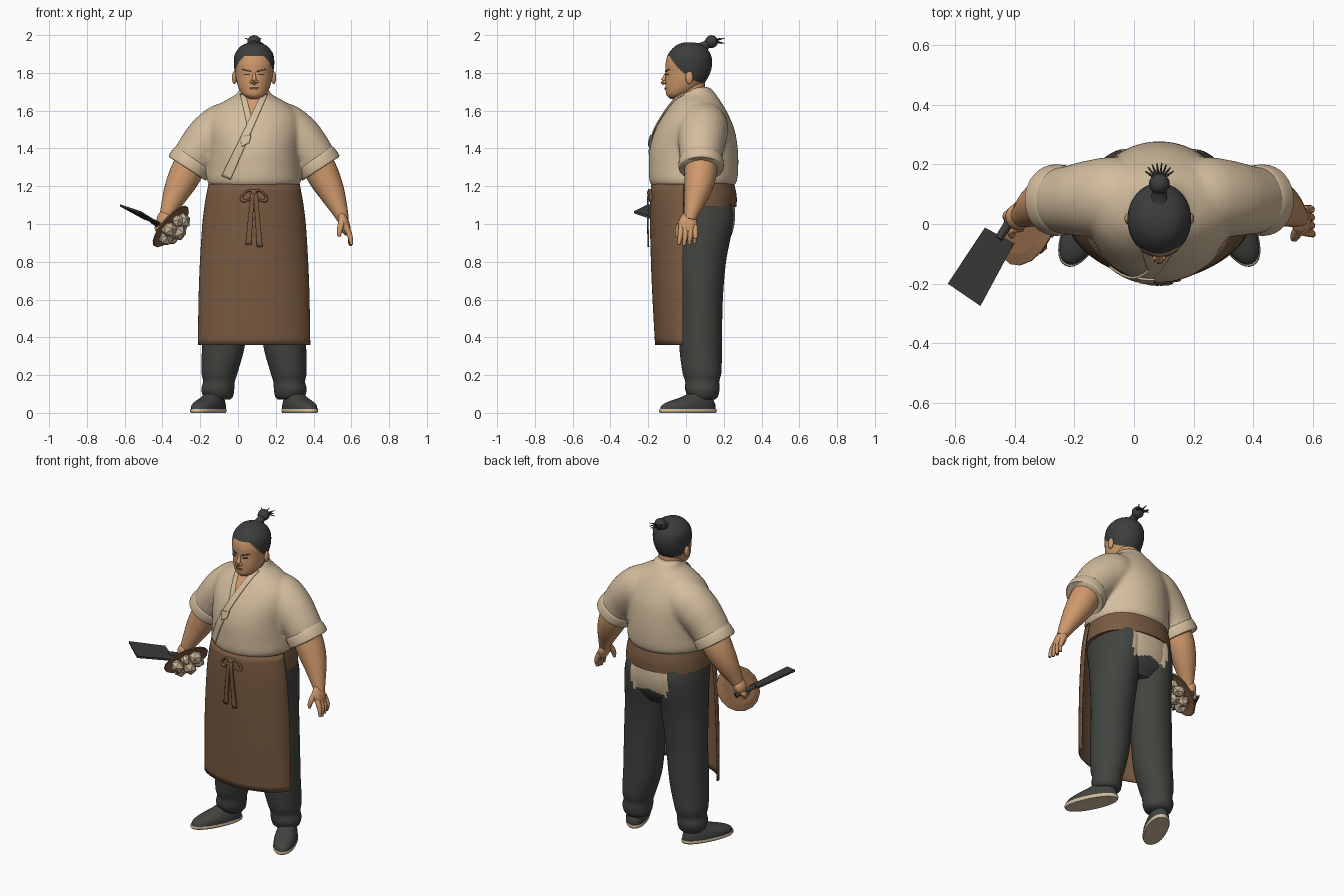
import bpy, bmesh, math
from mathutils import Vector

if "Cube" in bpy.data.objects:
    bpy.data.objects.remove(bpy.data.objects["Cube"])

CX = 0.085                      # body centre line


def mat(name, col):
    m = bpy.data.materials.new(name)
    m.diffuse_color = (*col, 1)
    m.use_nodes = True
    m.node_tree.nodes["Principled BSDF"].inputs["Base Color"].default_value = m.diffuse_color
    return m


SHIRT = mat("beige_cloth", (.655, .51, .34))
SKIN = mat("skin", (.63, .32, .15))
APRON = mat("brown_apron", (.195, .105, .054))
DARK = mat("charcoal_cloth", (.054, .058, .051))
HAIR = mat("dark_hair", (.045, .048, .045))
STEEL = mat("dark_steel", (.046, .048, .043))
WOOD = mat("wood", (.24, .12, .058))
FOOD = mat("pale_food", (.56, .44, .30))
LIP = mat("lip", (.30, .12, .06))


def finish(name, bm, m, smooth=True, m2=None, rule=None):
    bmesh.ops.recalc_face_normals(bm, faces=bm.faces)
    me = bpy.data.meshes.new(name)
    for f in bm.faces:
        f.smooth = smooth
        if rule and rule(f.calc_center_median()):
            f.material_index = 1
    bm.to_mesh(me)
    bm.free()
    me.materials.append(m)
    if m2:
        me.materials.append(m2)
    ob = bpy.data.objects.new(name, me)
    bpy.context.collection.objects.link(ob)
    return ob


def skin_rings(rings, closed=True):
    bm = bmesh.new()
    vs = [[bm.verts.new(p) for p in r] for r in rings]
    n = len(vs[0])
    for a, b in zip(vs, vs[1:]):
        for i in range(n if closed else n - 1):
            j = (i + 1) % n
            bm.faces.new((a[i], a[j], b[j], b[i]))
    if closed:
        bm.faces.new(vs[0])
        bm.faces.new(vs[-1])
    return bm


def hermite(tab, t):
    # smooth interpolation of the table columns by the first column
    k = max(i for i in range(len(tab) - 1) if i == 0 or tab[i][0] <= t)

    def slope(i, c):
        a, b = tab[max(i - 1, 0)], tab[min(i + 1, len(tab) - 1)]
        return (b[c] - a[c]) / (b[0] - a[0])
    h = tab[k + 1][0] - tab[k][0]
    u = (t - tab[k][0]) / h
    return [(2*u**3 - 3*u*u + 1) * tab[k][c] + (u**3 - 2*u*u + u) * h * slope(k, c)
            + (3*u*u - 2*u**3) * tab[k+1][c] + (u**3 - u*u) * h * slope(k + 1, c)
            for c in range(1, len(tab[0]))]


def loft(name, tab, m, rows=30, segs=56, a0=0, a1=2*math.pi, p=1, **kw):
    # rows of the table: z, centre x, half width, front y, back y; p < 1 is squarer
    closed = a1 - a0 > 6.2
    sp = lambda v: math.copysign(abs(v)**p, v)
    rings = []
    for r in range(rows + 1):
        z = tab[0][0] + (tab[-1][0] - tab[0][0]) * r / rows
        cx, hw, yf, yb = hermite(tab, z)
        ring = []
        for i in range(segs if closed else segs + 1):
            a = a0 + (a1 - a0) * i / segs
            ring.append((cx + hw*sp(math.cos(a)), (yf+yb)/2 + (yb-yf)/2*sp(math.sin(a)), z))
        rings.append(ring)
    return finish(name, skin_rings(rings, closed), m, **kw)


def plate(name, tab, quad, m, off=.004, n=14, k=6):
    # thin plate laid on the front of a lofted part; quad is four (x, z) corners
    rows = []
    for i in range(n + 1):
        u, row = i / n, []
        for j in range(k + 1):
            v = j / k
            q = [(quad[0][c]*(1-v) + quad[1][c]*v)*(1-u) + (quad[3][c]*(1-v) + quad[2][c]*v)*u
                 for c in (0, 1)]
            cx, hw, yf, yb = hermite(tab, q[1])
            s = math.sqrt(max(0, 1 - ((q[0]-cx)/hw)**2))
            row.append((q[0], (yf+yb)/2 - (yb-yf)/2*s - off, q[1]))
        rows.append(row)
    ob = finish(name, skin_rings(rows, False), m)
    s = ob.modifiers.new("thickness", 'SOLIDIFY')
    s.thickness, s.offset = .007, 0
    return ob


def tube(name, pts, m, segs=20, sub=6):
    # round limb along rows of x, y, z, radius
    tab = [(i, *p) for i, p in enumerate(pts)]
    n = (len(pts) - 1) * sub
    c = [hermite(tab, i / sub) for i in range(n + 1)]
    rings = []
    for i, p in enumerate(c):
        d = Vector(c[min(i+1, n)][:3]) - Vector(c[max(i-1, 0)][:3])
        q = d.to_track_quat('Z', 'Y')
        rings.append([Vector(p[:3]) + q @ Vector((p[3]*math.cos(t), p[3]*math.sin(t), 0))
                      for t in (2*math.pi*j/segs for j in range(segs))])
    return finish(name, skin_rings(rings), m)


def ball(name, loc, size, m, rot=(0, 0, 0), ico=False):
    bm = bmesh.new()
    if ico:
        bmesh.ops.create_icosphere(bm, subdivisions=1, radius=1)
    else:
        bmesh.ops.create_uvsphere(bm, u_segments=20, v_segments=12, radius=1)
    ob = finish(name, bm, m, not ico)
    ob.location, ob.scale, ob.rotation_euler = loc, size, rot
    return ob


# shirt body with a rolled hem
TORSO = [(1.195, CX, .225, -.17, .245), (1.22, CX, .248, -.192, .268), (1.3, CX, .245, -.197, .277),
         (1.4, CX, .243, -.192, .274), (1.5, CX, .25, -.162, .257), (1.58, CX, .235, -.117, .224),
         (1.64, CX, .175, -.074, .19), (1.69, CX, .09, -.034, .156), (1.725, CX, .074, .005, .128)]
shirt = [loft("shirt", TORSO, SHIRT, 40)]
plate("chest_skin", TORSO, [(.03, 1.695), (.14, 1.695), (.086, 1.53), (.08, 1.53)], SKIN, .005)
plate("outer_lapel", TORSO, [(.132, 1.70), (.157, 1.685), (-.04, 1.235), (-.085, 1.255)], SHIRT, .007, 30)
plate("inner_lapel", TORSO, [(.012, 1.685), (.037, 1.70), (.082, 1.52), (.055, 1.49)], SHIRT, .006)
plate("chest_tag", TORSO, [(.012, 1.462), (.07, 1.472), (.06, 1.43), (.02, 1.41)], SHIRT, .014)


# trousers: one leg per side, filled in between at the hips, with a seat patch
def seat(c):
    x = abs(c.x - CX)
    return x < .125 and c.y > .13 and c.z > .965 - .25*x


for s, side in ((-1, "right"), (1, "left")):
    leg = [(z, CX + s*x, w, f, b) for z, x, w, f, b in (
        (.07, .19, .064, .03, .155), (.085, .19, .078, .012, .168), (.125, .192, .087, -.005, .178),
        (.165, .186, .084, -.004, .176), (.21, .183, .095, -.018, .187), (.35, .163, .113, -.035, .19),
        (.6, .145, .125, -.04, .195), (.8, .128, .133, -.07, .212), (.95, .118, .135, -.10, .24),
        (1.05, .112, .130, -.13, .252), (1.13, .105, .117, -.14, .24))]
    loft(side + "_trouser_leg", leg, DARK, 70, 48, m2=SHIRT, rule=seat)

    # shoe and sole
    shoe = [(.016, 0, .064, -.160, .160), (.04, 0, .064, -.150, .158), (.062, 0, .058, -.105, .15),
            (.082, 0, .05, -.04, .14), (.1, 0, .042, 0, .125)]
    sole = [(0, 0, .062, -.162, .162), (.01, 0, .067, -.167, .166), (.02, 0, .065, -.164, .164)]
    for nm, t, m in (("_shoe", shoe, DARK), ("_sole", sole, SHIRT)):
        o = loft(side + nm, t, m, 10, 36, p=.92)
        o.location = (CX + s*.242, .01, 0)
        o.rotation_euler.z = s * math.radians(26)

    # sleeve, rolled cuff and forearm
    X = lambda d: CX + s*d
    shirt.append(tube(side + "_sleeve", [
        (X(.04), .09, 1.54, .10), (X(.14), .09, 1.513, .134), (X(.225), .085, 1.46, .13),
        (X(.295), .08, 1.385, .117), (X(.345), .08, 1.31, .108)], SHIRT, 32))
    tube(side + "_cuff", [(X(.318), .08, 1.352, .102), (X(.325), .08, 1.342, .116),
         (X(.347), .08, 1.305, .120), (X(.354), .08, 1.294, .114), (X(.35), .08, 1.30, .09)], SHIRT, 32, 4)
    tube(side + "_forearm", [(X(.33), .08, 1.33, .088), (X(.37), .075, 1.25, .084),
         (X(.41), .06, 1.17, .07), (X(.45), .035, 1.08, .046), (X(.473), .02, 1.02, .03)], SKIN, 24)
    ball(side + "_ear", (X(.104), .018, 1.775), (.013, .02, .034), SKIN)

# blend sleeves and body into one cloth surface
bpy.ops.object.select_all(action='DESELECT')
for o in shirt:
    o.select_set(True)
bpy.context.view_layer.objects.active = shirt[0]
bpy.ops.object.join()
md = shirt[0].modifiers.new("blend", 'REMESH')
md.mode, md.voxel_size, md.use_smooth_shade = 'VOXEL', .011, True
md = shirt[0].modifiers.new("soften", 'SMOOTH')
md.factor, md.iterations = .5, 10

hips = [(.86, CX, .12, -.05, .19), (.93, CX, .2, -.1, .236), (1.02, CX, .232, -.14, .259),
        (1.14, CX, .228, -.15, .258)]
loft("hips", hips, DARK, 40, 120, p=.85, m2=SHIRT, rule=seat)

# apron: waistband all round, skirt on the front half
loft("apron_waistband", [(1.09, CX, .253, -.17, .268), (1.15, CX, .248, -.176, .268),
     (1.215, CX, .236, -.172, .255)], APRON, 8, 64, p=.93)
SKIRT = [(.36, CX, .294, -.160, .13), (.7, CX, .287, -.178, .148), (1.0, CX, .27, -.187, .158),
         (1.12, CX, .255, -.187, .16), (1.21, CX, .238, -.18, .158)]
o = loft("apron_skirt", SKIRT, APRON, 24, 48, math.pi, 2*math.pi, 1.1)
md = o.modifiers.new("thickness", 'SOLIDIFY')
md.thickness, md.offset = .008, 0

# apron bow
for s, side in ((-1, "right"), (1, "left")):
    bpy.ops.mesh.primitive_torus_add(major_radius=.03, minor_radius=.008, major_segments=24,
                                     minor_segments=8, location=(CX + s*.034, -.19, 1.15))
    o = bpy.context.object
    o.name = side + "_bow_loop"
    o.rotation_euler = (math.pi/2, s*.65, s*.15)
    o.scale = (1.25, .7, 1)
    o.data.materials.append(APRON)
    x = CX + s*.008
    plate(side + "_apron_tie", SKIRT, [(x-.01, 1.16), (x+.01, 1.16), (x+s*.022+.015, .885 + s*-.006),
          (x+s*.022-.015, .885 + s*-.006)], APRON, .016)
ball("bow_knot", (CX, -.192, 1.165), (.016, .014, .018), APRON)

# neck and head, hair coloured above the hairline
tube("neck", [(CX, .05, 1.6, .076), (CX, .035, 1.68, .071), (CX, .03, 1.76, .07)], SKIN, 24)
HEAD = [(1.662, CX, .022, -.082, -.03), (1.68, CX, .054, -.102, .01), (1.71, CX, .077, -.108, .06),
        (1.75, CX, .091, -.110, .1), (1.80, CX, .101, -.108, .128), (1.85, CX, .107, -.108, .138),
        (1.90, CX, .101, -.094, .13), (1.94, CX, .072, -.06, .1), (1.955, CX, .045, -.032, .07),
        (1.962, CX, .016, -.005, .04)]
loft("head", HEAD, SKIN, 70, 84, m2=HAIR, rule=lambda c: c.z > 1.888 - .85*max(0, c.y + .085)
     - .6*max(0, abs(c.x - CX) - .055))
for s, side in ((-1, "right"), (1, "left")):
    e = CX + s*.037
    plate(side + "_eye", HEAD, [(e-.014, 1.795), (e+.014, 1.795), (e+.011, 1.788), (e-.011, 1.788)],
          HAIR, .0005, 4)
    plate(side + "_brow", HEAD, [(e-s*.02, 1.811), (e+s*.024, 1.821), (e+s*.024, 1.817),
          (e-s*.02, 1.804)], HAIR, .0005, 4)
    ball(side + "_nostril", (CX + s*.013, -.111, 1.752), (.01, .012, .009), SKIN)
tube("nose", [(CX, -.103, 1.80, .007), (CX, -.113, 1.775, .011), (CX, -.121, 1.753, .014),
     (CX, -.112, 1.742, .007)], SKIN, 12, 3)
plate("mouth", HEAD, [(CX-.022, 1.722), (CX+.022, 1.722), (CX+.016, 1.712), (CX-.016, 1.712)], LIP, .001, 4)

# topknot
tube("topknot_base", [(CX, .06, 1.915, .045), (CX, .095, 1.94, .026), (CX, .13, 1.962, .022)], HAIR, 16)
ball("topknot", (CX, .135, 1.966), (.035, .034, .034), HAIR)
for i in range(8):
    a = (i - 3.5) * .3
    tube("hair_strand_%d" % i, [(CX + .01*math.sin(a), .15, 1.97, .006),
         (CX + .055*math.sin(a), .15 + .055*math.cos(a), 1.965 + .018*math.cos(i*2.1), .002)], HAIR, 6, 2)

# open left hand
ball("left_palm", (.562, .01, 1.0), (.029, .049, .065), SKIN, (0, -.3, 0))
for i in range(4):
    y = -.024 + .024*i
    tube("left_finger_%d" % i, [(.570, y, .99, .016), (.593, y*1.1 - .004, .935, .014),
         (.601 - .004*i, y*1.15 - .01, .885 + .006*abs(i-1), .008)], SKIN, 10, 4)
tube("left_thumb", [(.556, -.01, 1.03, .02), (.54, -.042, .975, .016), (.535, -.05, .935, .009)], SKIN, 10, 4)

# right fist around the cleaver handle
ball("right_palm", (-.392, .022, 1.025), (.038, .044, .05), SKIN, (0, .3, .3))
for i in range(4):
    t = i*.017
    tube("right_finger_%d" % i, [(-.40 + t*.5, .04 - t, 1.0, .013), (-.428 + t*.3, .03 - t, .985, .013),
         (-.42 + t*.3, .01 - t, .96, .011), (-.395, .005 - t, .96, .008)], SKIN, 10, 4)

# cleaver
blade = [(-.625, -.2, 1.105), (-.515, -.275, 1.068), (-.402, -.065, .998), (-.5, -.012, 1.037)]
bm = skin_rings([blade, [(x, y, z - .012) for x, y, z in blade]])
finish("cleaver_blade", bm, STEEL, False)
tube("cleaver_handle", [(-.455, -.05, 1.015, .013), (-.425, -.005, .998, .015),
     (-.385, .055, .975, .016)], STEEL, 10, 3)

# tilted wooden plate with food lumps
q = Vector((.72, -.35, -.6)).to_track_quat('Z', 'Y')
ctr = Vector((-.36, -.01, .99))
rings = [[ctr + q @ Vector((r*math.cos(a), r*math.sin(a), h))
          for a in (math.tau*i/16 for i in range(16))]
         for r, h in ((.10, -.008), (.137, .004), (.134, .01), (.10, .003))]
finish("wooden_plate", skin_rings(rings), WOOD, False)
for i in range(7):
    a, r = i*math.tau/6, (.066 if i < 6 else 0)
    c = ctr + q @ Vector((r*math.cos(a), r*math.sin(a), .034 if i < 6 else .058))
    k = .041 + .005*math.sin(i*2.3)
    ball("food_lump_%d" % i, c, (k, k, k*.9), FOOD, (i, i*.7, i*1.3), True)

# keep hard edges crisp on the smooth parts
bpy.ops.object.select_all(action='DESELECT')
for o in bpy.context.scene.objects:
    if not o.name.startswith(("cleaver_blade", "wooden_plate", "food", "shirt")):
        o.select_set(True)
        bpy.context.view_layer.objects.active = o
bpy.ops.object.shade_smooth_by_angle(angle=math.radians(50))
